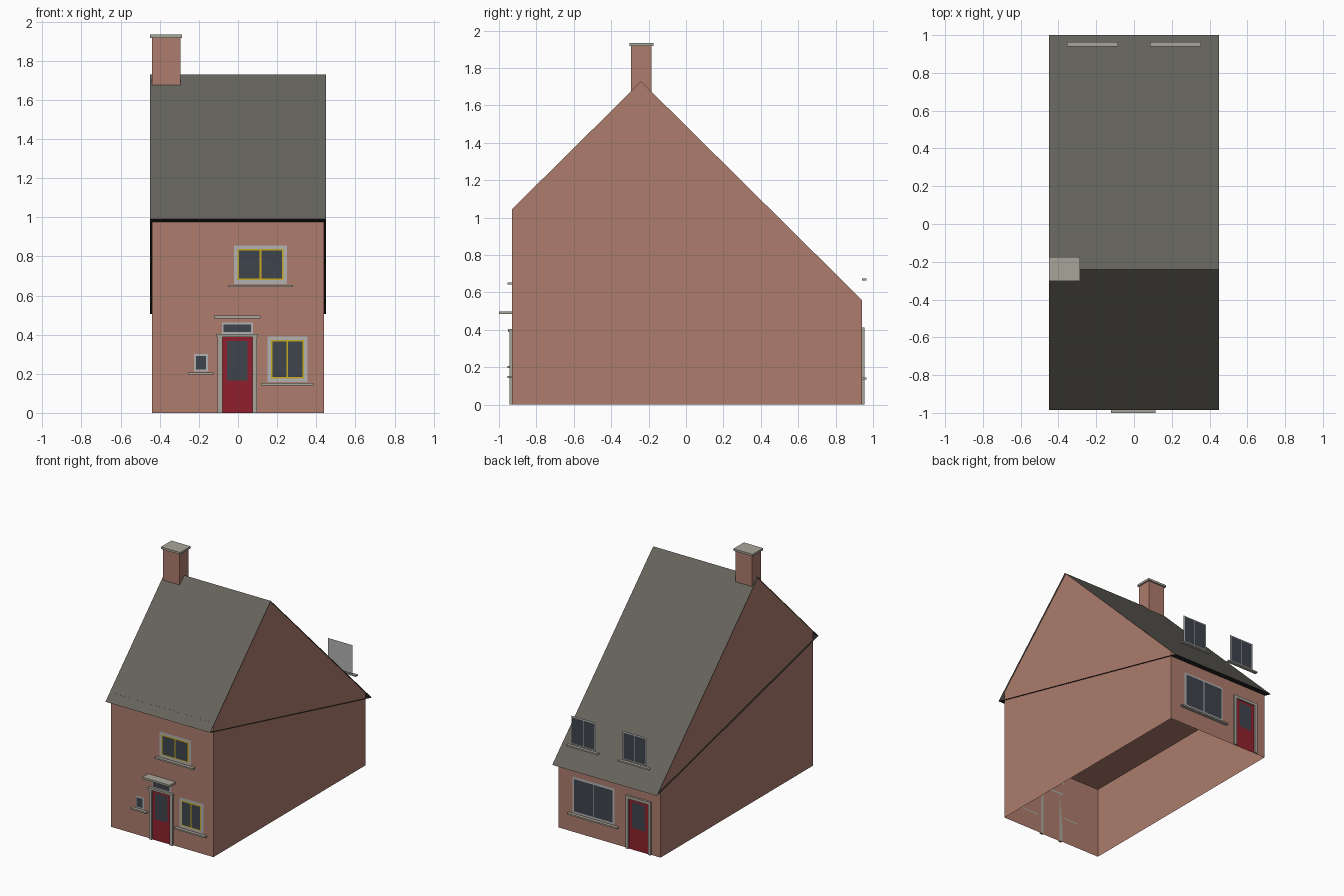
import bpy

if "Cube" in bpy.data.objects:
    bpy.data.objects.remove(bpy.data.objects["Cube"])


def material(name, hex_code):
    rgb = [int(hex_code[i:i + 2], 16) / 255 for i in (0, 2, 4)]
    m = bpy.data.materials.new(name)
    m.diffuse_color = [c / 12.92 if c <= 0.04045 else ((c + 0.055) / 1.055) ** 2.4 for c in rgb] + [1]
    m.use_nodes = True
    m.node_tree.nodes["Principled BSDF"].inputs["Base Color"].default_value = m.diffuse_color
    return m


BRICK = material("brick", "AD7C6D")
SLATE = material("slate", "66635C")
BLACK = material("soffit_black", "282828")
STONE = material("stone", "A9A69A")
FRAME = material("frame_grey", "B2B2B2")
YELLOW = material("yellow_trim", "C9AC22")
GLASS = material("glass", "3E434C")
RED = material("red_paint", "90202C")


def mesh(name, verts, faces, *mats):
    me = bpy.data.meshes.new(name)
    me.from_pydata(verts, [], faces)
    for m in mats:
        me.materials.append(m)
    ob = bpy.data.objects.new(name, me)
    bpy.context.collection.objects.link(ob)
    return ob


def box(name, x0, x1, y0, y1, z0, z1, mat):
    y0, y1 = min(y0, y1), max(y0, y1)
    v = [(x, y, z) for z in (z0, z1) for x, y in ((x0, y0), (x1, y0), (x1, y1), (x0, y1))]
    f = [(3, 2, 1, 0), (4, 5, 6, 7)] + [(i, (i + 1) % 4, (i + 1) % 4 + 4, i + 4) for i in range(4)]
    return mesh(name, v, f, mat)


def panel(name, x0, x1, z0, z1, y, side, mat):
    # upright flat sheet facing the front (side -1) or the back (side 1)
    v = [(x0, y, z0), (x1, y, z0), (x1, y, z1), (x0, y, z1)]
    return mesh(name, v, [(0, 1, 2, 3) if side < 0 else (3, 2, 1, 0)], mat)


FRONT, BACK = -0.93, 0.94


def window(name, x0, x1, z0, z1, side, border, trim=None, panes=2, sill=0.03):
    wall = FRONT if side < 0 else BACK
    panel(name + "_frame", x0, x1, z0, z1, wall + side * 0.003, side, FRAME)
    x0s, x1s = x0 - sill, x1 + sill
    x0, x1, z0, z1 = x0 + border, x1 - border, z0 + border, z1 - border
    gap = 0.008 if trim else 0.005
    if trim:
        panel(name + "_trim", x0, x1, z0, z1, wall + side * 0.005, side, trim)
        x0, x1, z0, z1 = x0 + gap, x1 - gap, z0 + gap, z1 - gap
    w = (x1 - x0 - gap * (panes - 1)) / panes
    for i in range(panes):
        a = x0 + i * (w + gap)
        panel(f"{name}_glass_{i}", a, a + w, z0, z1, wall + side * 0.007, side, GLASS)
    if sill:
        zt = z0 - border - (gap if trim else 0) - 0.006
        box(name + "_sill", x0s, x1s, wall, wall + side * 0.024, zt - 0.011, zt, STONE)


def door(name, x0, x1, top, side, jamb, glass):
    wall = FRONT if side < 0 else BACK
    panel(name, x0, x1, 0, top, wall + side * 0.004, side, RED)
    panel(name + "_glass", *glass, wall + side * 0.007, side, GLASS)
    for i, (a, b) in enumerate(((x0 - jamb, x0), (x1, x1 + jamb))):
        box(f"{name}_jamb_{i}", a, b, wall, wall + side * 0.015, 0, top, STONE)


# Brick shell, open underneath, with a ceiling at back eave height
profile = [(FRONT, 0), (FRONT, 1.045), (-0.24, 1.728), (BACK, 0.56), (BACK, 0)]
verts = [(x, y, z) for x in (-0.44, 0.44) for y, z in profile]
mesh("walls", verts, [(4, 3, 2, 1, 0), (5, 6, 7, 8, 9), (0, 1, 6, 5), (3, 4, 9, 8)], BRICK)
mesh("ceiling", [(-0.44, FRONT, 0.56), (-0.44, BACK, 0.56), (0.44, BACK, 0.56), (0.44, FRONT, 0.56)],
     [(0, 1, 2, 3)], BRICK)

# Thin roof slopes and the sloping soffit joining the two eaves
edge = [(-0.985, 0.99), (-0.24, 1.73), (1.0, 0.505)]
roof = mesh("roof", [(x, y, z) for x in (-0.45, 0.45) for y, z in edge],
            [(0, 3, 4, 1), (1, 4, 5, 2), (2, 5, 3, 0)], SLATE, BLACK)
roof.data.polygons[2].material_index = 1

# Chimney
box("chimney", -0.44, -0.295, -0.295, -0.185, 1.6, 1.918, BRICK)
box("chimney_cap", -0.45, -0.285, -0.303, -0.175, 1.917, 1.933, STONE)

# Front windows
window("upper_window", -0.02, 0.25, 0.66, 0.855, -1, 0.018, YELLOW)
window("lower_window", 0.15, 0.355, 0.158, 0.39, -1, 0.018, YELLOW)
window("small_window", -0.225, -0.153, 0.212, 0.302, -1, 0.01, None, 1)

# Front door, transom and canopy
door("front_door", -0.08, 0.073, 0.39, -1, 0.025, (-0.056, 0.048, 0.165, 0.368))
box("transom_ledge", -0.11, 0.102, FRONT, FRONT - 0.022, 0.388, 0.403, STONE)
window("transom", -0.083, 0.076, 0.403, 0.462, -1, 0.01, None, 1, 0)
box("door_canopy", -0.122, 0.115, FRONT, -1.0, 0.483, 0.498, STONE)

# Back windows; the upper pair stands above the eave
window("back_window", -0.045, 0.315, 0.15, 0.43, 1, 0.015, None, 2, 0.035)
for side_name, cx in (("left", -0.22), ("right", 0.22)):
    window("dormer_window_" + side_name, cx - 0.105, cx + 0.105, 0.68, 0.9, 1, 0.01)

# Back door
door("back_door", -0.34, -0.17, 0.39, 1, 0.022, (-0.31, -0.20, 0.17, 0.37))
box("back_door_lintel", -0.362, -0.148, BACK, BACK + 0.015, 0.39, 0.412, STONE)
